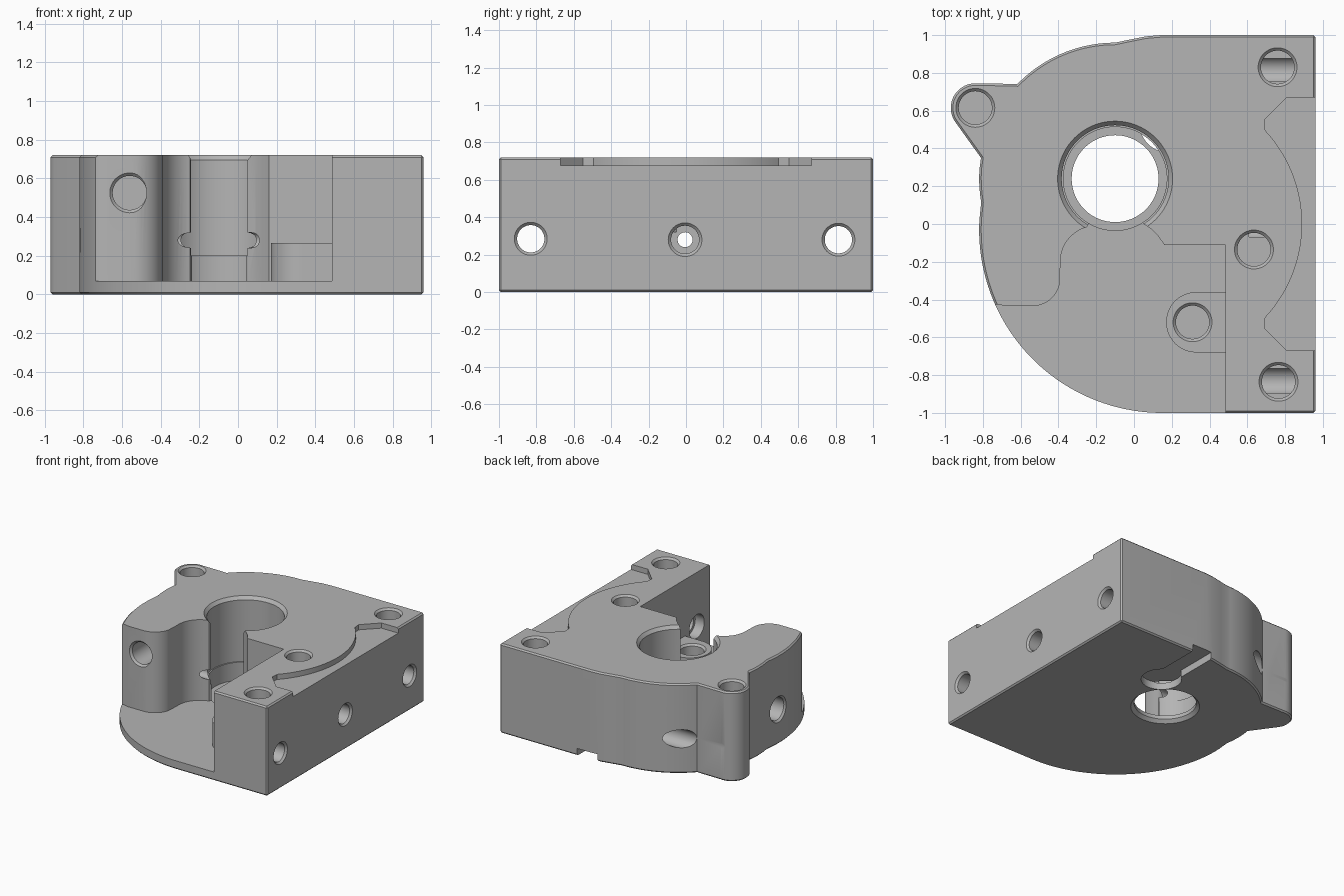
import bpy, bmesh
from math import cos, sin, radians, tau, pi
from mathutils import Matrix, Vector

cube = bpy.data.objects.get("Cube")
if cube:
    bpy.data.objects.remove(cube, do_unlink=True)

H = 0.72       # block height
FLOOR = 0.07   # pocket floor height

metal = bpy.data.materials.new("grey metal")
metal.use_nodes = True
GREY = (0.46, 0.46, 0.46, 1)
metal.diffuse_color = GREY
metal.node_tree.nodes["Principled BSDF"].inputs["Base Color"].default_value = GREY


def arc(cx, cy, r, a0, a1, n=24):
    angles = [radians(a0 + (a1 - a0) * i / n) for i in range(n + 1)]
    return [(cx + r * cos(a), cy + r * sin(a)) for a in angles]


def finish(bm, name):
    bmesh.ops.recalc_face_normals(bm, faces=bm.faces)
    mesh = bpy.data.meshes.new(name)
    bm.to_mesh(mesh)
    bm.free()
    mesh.materials.append(metal)
    obj = bpy.data.objects.new(name, mesh)
    bpy.context.scene.collection.objects.link(obj)
    return obj


def prism(name, outline, z0, z1):
    bm = bmesh.new()
    face = bm.faces.new([bm.verts.new((x, y, z0)) for x, y in outline])
    top = bmesh.ops.extrude_face_region(bm, geom=[face])["geom"]
    verts = [v for v in top if isinstance(v, bmesh.types.BMVert)]
    bmesh.ops.translate(bm, verts=verts, vec=(0, 0, z1 - z0))
    return finish(bm, name)


def lathe(name, profile, origin, axis=(0, 0, 1), n=48):
    """Solid of revolution; profile is (radius, distance along axis)."""
    turn = Vector(axis).to_track_quat('Z', 'Y').to_matrix().to_4x4()
    place = Matrix.Translation(origin) @ turn
    bm = bmesh.new()
    rings = [[bm.verts.new(place @ Vector((r * cos(tau * i / n), r * sin(tau * i / n), h)))
              for i in range(n)] for r, h in profile]
    for a, b in zip(rings, rings[1:]):
        for i in range(n):
            j = (i + 1) % n
            bm.faces.new((a[i], a[j], b[j], b[i]))
    bm.faces.new(rings[0])
    bm.faces.new(rings[-1])
    return finish(bm, name)


def apply(obj, mod):
    bpy.context.view_layer.objects.active = obj
    bpy.ops.object.modifier_apply(modifier=mod.name)


def combine(obj, other, operation='DIFFERENCE'):
    mod = obj.modifiers.new("combine", 'BOOLEAN')
    mod.operation = operation
    mod.solver = 'EXACT'
    mod.object = other
    apply(obj, mod)
    bpy.data.objects.remove(other, do_unlink=True)


def drill(obj, origin, axis, r, depth, rim=0.015):
    """Hole with a countersunk rim, starting at origin and running along axis."""
    profile = [(r + 2 * rim, -rim), (r, rim), (r, depth)]
    combine(obj, lathe("drill", profile, origin, axis))


# Housing outline: square right side, round left side and a screw lobe
outline = [(0.96, -1), (0.96, 1), (0.14, 1), (0.06, 0.993), (-0.02, 0.977)]
outline += arc(-0.1, 0.24, 0.72, 90, 136)
outline += [(-0.64, 0.742)]
outline += arc(-0.84, 0.615, 0.13, 82, 212, 16)
outline += [(-0.81, 0.35)]
outline += arc(-0.1, 0.24, 0.72, 176, 190, 4)
outline += arc(0.15, -0.03, 0.97, 177, 270, 40)
housing = prism("housing", outline, 0, H)

bevel = housing.modifiers.new("edge", 'BEVEL')
bevel.width = 0.011
bevel.segments = 1
bevel.limit_method = 'ANGLE'
bevel.angle_limit = radians(50)
apply(housing, bevel)

# Open pocket at the front
pocket = [(-1.2, -0.425), (-0.72, -0.425), (-0.68, -0.435)]
pocket += arc(-0.54, -0.285, 0.15, -90, -14, 10)
pocket += arc(-0.2, -0.2, 0.19, 184, 105, 12)
pocket += [(-0.2, 0.08), (0, 0.08), (0.05, 0), (0.09, -0.025), (0.125, -0.06),
           (0.16, -0.11), (0.485, -0.11), (0.485, -1.2), (-1.2, -1.2)]
combine(housing, prism("pocket", pocket, FLOOR, 1))

# Screw boss inside the pocket
boss = arc(0.33, -0.52, 0.16, 90, 270) + [(0.6, -0.68), (0.6, -0.36)]
combine(housing, prism("boss", boss, 0.04, 0.265), 'UNION')

# Stepped main bore
bore = [(0.265, -0.01), (0.23, 0.025), (0.23, 0.055), (0.274, 0.055), (0.274, 0.2),
        (0.283, 0.2), (0.283, 0.695), (0.313, 0.73)]
combine(housing, lathe("bore", bore, (-0.1, 0.24, 0), n=80))

# Shallow recess along the right top edge
recess = [(1.1, -0.67), (0.81, -0.67), (0.69, -0.55)]
recess += arc(0.165, 0, 0.725, -43, 43, 32)
recess += [(0.69, 0.55), (0.81, 0.67), (1.1, 0.67)]
combine(housing, prism("recess", recess, H - 0.042, 1))

# Round recess and slot on the underside
combine(housing, lathe("bottom_recess", [(0.15, -0.1), (0.15, 0.06)], (0.18, 0.53, 0)))
slot = [(0.09, 0.5), (0.27, 0.5), (0.27, 1.1), (0.09, 1.1)]
combine(housing, prism("bottom_slot", slot, -0.1, 0.058))

# Vertical screw holes
for x, y in ((0.76, 0.83), (0.765, -0.835), (0.635, -0.135), (-0.84, 0.615)):
    drill(housing, (x, y, H), (0, 0, -1), 0.088, 0.4)
drill(housing, (0.31, -0.52, 0.265), (0, 0, -1), 0.088, 0.2)

# Cross holes from the right side, the rear one grazing the lobe
drill(housing, (0.96, -0.83, 0.285), (-1, 0, 0), 0.073, 0.8)
drill(housing, (0.96, 0.815, 0.28), (-1, 0, 0), 0.073, 2.2)
combine(housing, lathe("inner_counterbore", [(0.095, -0.1), (0.095, 0.08)],
                       (0.485, -0.83, 0.285), (1, 0, 0)))

# Middle cross hole, counterbored from both sides
combine(housing, lathe("cross_hole", [(0.04, -1.2), (0.04, 1.2)], (0, -0.005, 0.28), (1, 0, 0)))
drill(housing, (0.96, -0.005, 0.28), (-1, 0, 0), 0.075, 0.35)
drill(housing, (-0.82, -0.005, 0.28), (1, 0, 0), 0.09, 0.3)

# Blind hole in the pocket's left wall
drill(housing, (-0.56, -0.435, 0.525), (0, 1, 0), 0.088, 0.5)

# Smooth curved walls, sharp edges
bpy.ops.object.select_all(action='DESELECT')
housing.select_set(True)
bpy.context.view_layer.objects.active = housing
bpy.ops.object.shade_smooth_by_angle(angle=radians(25))
